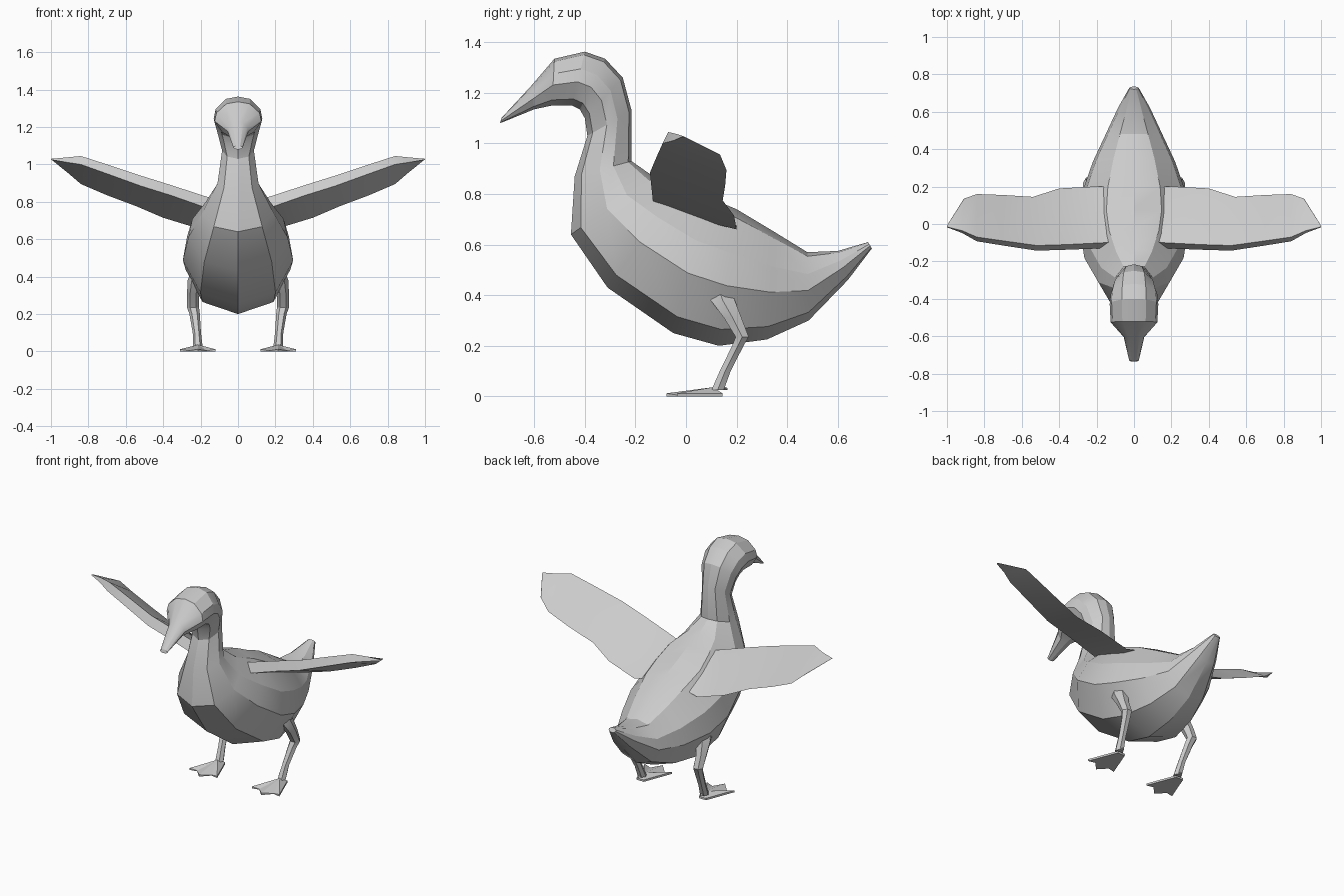
import bpy, bmesh
from math import cos, sin, radians, tau

cube = bpy.data.objects.get("Cube")
if cube:
    bpy.data.objects.remove(cube, do_unlink=True)

grey = bpy.data.materials.new("light grey")
grey.use_nodes = True
grey.diffuse_color = (0.6, 0.6, 0.6, 1)
grey.node_tree.nodes["Principled BSDF"].inputs["Base Color"].default_value = (0.6, 0.6, 0.6, 1)


def loft(name, rings, side=1, angle=25):
    """Skin a list of closed rings, cap both ends, optionally mirrored in x."""
    bm = bmesh.new()
    loops = [[bm.verts.new((side * x, y, z)) for x, y, z in ring] for ring in rings]
    n = len(loops[0])
    for a, b in zip(loops, loops[1:]):
        for i in range(n):
            j = (i + 1) % n
            bm.faces.new((a[i], a[j], b[j], b[i]))
    bm.faces.new(loops[0])
    bm.faces.new(loops[-1])
    return finish(name, bm, angle)


def finish(name, bm, angle):
    bmesh.ops.recalc_face_normals(bm, faces=bm.faces)
    mesh = bpy.data.meshes.new(name)
    bm.to_mesh(mesh)
    bm.free()
    mesh.materials.append(grey)
    obj = bpy.data.objects.new(name, mesh)
    bpy.context.collection.objects.link(obj)
    bpy.ops.object.select_all(action="DESELECT")
    obj.select_set(True)
    bpy.context.view_layer.objects.active = obj
    bpy.ops.object.shade_smooth_by_angle(angle=radians(angle))
    return obj


# Body, neck, head and beak: stations of upper (y, z), lower (y, z), half width
stations = [
    (-.73, 1.10, -.735, 1.08, .025),
    (-.61, 1.23, -.60, 1.135, .055),
    (-.52, 1.335, -.53, 1.15, .125),
    (-.40, 1.363, -.45, 1.15, .13),
    (-.32, 1.335, -.42, 1.135, .125),
    (-.25, 1.26, -.40, 1.10, .11),
    (-.215, 1.13, -.39, 1.03, .085),
    (-.215, .93, -.44, .87, .11),
    (-.13, .87, -.455, .64, .19),
    (-.02, .84, -.31, .43, .265),
    (.08, .79, -.05, .25, .295),
    (.20, .74, .13, .20, .28),
    (.35, .65, .32, .225, .22),
    (.48, .57, .485, .30, .15),
    (.60, .575, .64, .46, .085),
    (.72, .61, .735, .585, .025),
]
# Half cross-section: share of width, share of the way from upper to lower line
half = [(0, 0), (.5, .06), (.92, .32), (1, .56), (.68, .88), (0, 1)]
section = half + [(-x, t) for x, t in half[-2:0:-1]]
loft("body", [[(w * x, y0 + (y1 - y0) * t, z0 + (z1 - z0) * t) for x, t in section]
              for y0, z0, y1, z1, w in stations])

# Wing: upper leading point and trailing point of each wedge section, edge depth
wing = [
    ((.08, -.09, .80), (.10, .20, .69), .06),
    ((.16, -.10, .825), (.22, .20, .66), .06),
    ((.36, -.11, .89), (.40, .19, .715), .055),
    ((.52, -.115, .94), (.54, .145, .775), .055),
    ((.70, -.09, 1.00), (.70, .155, .835), .05),
    ((.84, -.07, 1.045), (.84, .16, .895), .045),
    ((.92, -.035, 1.037), (.91, .135, .955), .025),
    ((1.0, -.015, 1.03), (.998, -.005, 1.026), .005),
]

# Leg: centre and radii of each ring, from thigh to ankle
leg = [
    (.20, .125, .44, .045, .06),
    (.225, .145, .38, .045, .055),
    (.24, .185, .31, .032, .04),
    (.24, .222, .235, .032, .03),
    (.232, .205, .20, .028, .026),
    (.22, .155, .10, .022, .025),
    (.215, .125, .025, .026, .028),
]

# Webbed foot outline: offset from the ankle, y and top height
outline = [(-.025, .145, .012), (-.095, -.035, .012), (-.05, -.025, .004), (0, -.078, .012),
           (.05, -.025, .004), (.095, -.035, .012), (.025, .145, .012)]


def foot(name, side):
    bm = bmesh.new()
    at = lambda x, y, z: bm.verts.new((side * (.215 + x), y, z))
    top = [at(*p) for p in outline]
    base = [at(x, y, 0) for x, y, z in outline]
    apex = at(0, .105, .036)
    for i in range(len(top)):
        j = (i + 1) % len(top)
        bm.faces.new((top[i], top[j], apex))
        bm.faces.new((top[i], top[j], base[j], base[i]))
    bm.faces.new(base)
    return finish(name, bm, 15)


for label, side in (("left", 1), ("right", -1)):
    loft(label + "_wing",
         [[(x, y, z), (x, y - d / 2, z - d), tail, (tail[0], tail[1] - d / 10, tail[2] + d / 10)]
          for (x, y, z), tail, d in wing], side)
    loft(label + "_leg",
         [[(x + rx * cos(tau * k / 6), y + ry * sin(tau * k / 6), z) for k in range(6)]
          for x, y, z, rx, ry in leg], side)
    # Small spur behind the ankle
    loft(label + "_spur",
         [[(.215 + r * cos(tau * k / 4), y, z + r * sin(tau * k / 4)) for k in range(4)]
          for y, z, r in ((.12, .045, .014), (.165, .028, .004))], side)
    foot(label + "_foot", side)
